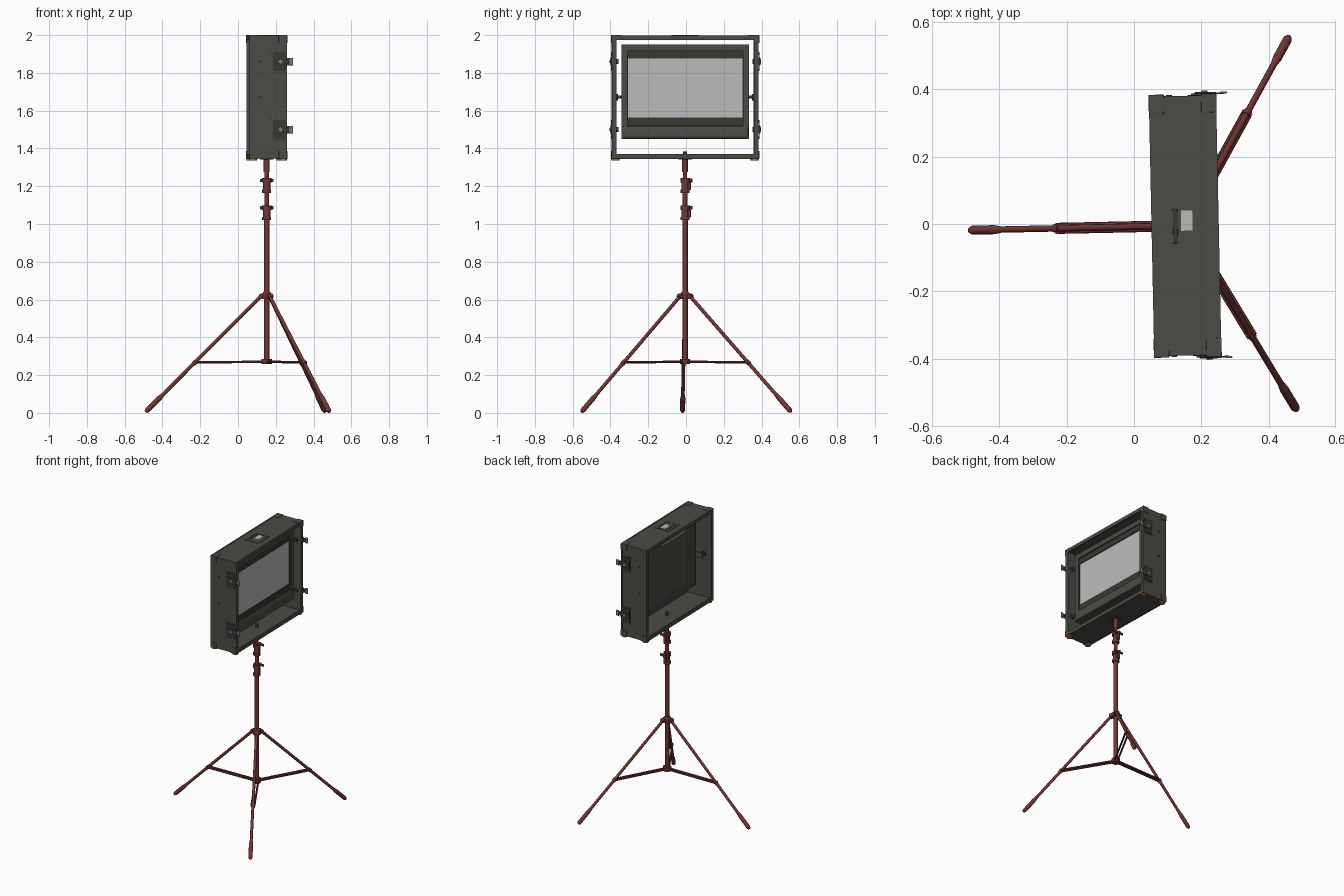
import bpy, bmesh, math
from mathutils import Matrix, Vector

if "Cube" in bpy.data.objects:
    bpy.data.objects.remove(bpy.data.objects["Cube"])

# the whole model is turned slightly about the post
PLACE = Matrix.Translation((0.152, -0.005, 0)) @ Matrix.Rotation(math.radians(1.2), 4, 'Z')


def mat(name, c):
    m = bpy.data.materials.new(name)
    m.diffuse_color = (*c, 1)
    m.use_nodes = True
    m.node_tree.nodes["Principled BSDF"].inputs["Base Color"].default_value = m.diffuse_color
    return m


CASE = mat("case charcoal", (0.07, 0.071, 0.061))
DARK = mat("dark trim", (0.038, 0.04, 0.034))
RED = mat("stand maroon", (0.17, 0.036, 0.036))
SCREEN = mat("screen grey", (0.5, 0.5, 0.5))
STEEL = mat("steel", (0.2, 0.2, 0.19))
ORANGE = mat("orange feet", (0.5, 0.17, 0.03))


def finish(bm, name, m, smooth=False, bevel=0):
    bmesh.ops.recalc_face_normals(bm, faces=bm.faces[:])
    bmesh.ops.transform(bm, matrix=PLACE, verts=bm.verts[:])
    me = bpy.data.meshes.new(name)
    bm.to_mesh(me)
    bm.free()
    me.materials.append(m)
    ob = bpy.data.objects.new(name, me)
    bpy.context.collection.objects.link(ob)
    if bevel:
        b = ob.modifiers.new("bevel", 'BEVEL')
        b.width, b.segments, b.limit_method = bevel, 2, 'ANGLE'
    if smooth:
        for o in bpy.context.selected_objects:
            o.select_set(False)
        ob.select_set(True)
        bpy.context.view_layer.objects.active = ob
        bpy.ops.object.shade_smooth_by_angle(angle=math.radians(40))
    return ob


def box(name, m, x, y, z, bevel=0):
    bm = bmesh.new()
    lo, hi = Vector((x[0], y[0], z[0])), Vector((x[1], y[1], z[1]))
    t = Matrix.Translation((lo + hi) / 2) @ Matrix.Diagonal((*(hi - lo), 1))
    bmesh.ops.create_cube(bm, size=1, matrix=t)
    return finish(bm, name, m, bevel=bevel)


def rod(name, m, a, b, r, r2=None, seg=16):
    a, b = Vector(a), Vector(b)
    d = b - a
    bm = bmesh.new()
    t = Matrix.Translation((a + b) / 2) @ d.to_track_quat('Z', 'Y').to_matrix().to_4x4()
    bmesh.ops.create_cone(bm, cap_ends=True, segments=seg, radius1=r,
                          radius2=r if r2 is None else r2, depth=d.length, matrix=t)
    return finish(bm, name, m, smooth=True)


def frame(name, m, axis, span, c, outer, inner):
    """Rectangular ring extruded along x or z; c, outer, inner are (u, v) pairs."""
    bm = bmesh.new()
    loops = []
    for d, h in ((span[0], outer), (span[1], outer), (span[1], inner), (span[0], inner)):
        loop = []
        for su, sv in ((-1, -1), (1, -1), (1, 1), (-1, 1)):
            u, v = c[0] + su * h[0], c[1] + sv * h[1]
            loop.append(bm.verts.new((d, u, v) if axis == 'x' else (u, v, d)))
        loops.append(loop)
    for i in range(4):
        p, q = loops[i], loops[(i + 1) % 4]
        for k in range(4):
            bm.faces.new((p[k], p[(k + 1) % 4], q[(k + 1) % 4], q[k]))
    return finish(bm, name, m)


# ---- flight case: open shell with rims at both openings
ZC = 1.672
frame("case_shell", CASE, 'x', (-0.097, 0.097), (0, ZC), (0.386, 0.325), (0.370, 0.309))
for s in (-1, 1):
    frame("case_rim", CASE, 'x', sorted((s * 0.09, s * 0.1)), (0, ZC), (0.388, 0.327), (0.364, 0.302))

# corner brackets, feet, latches and bolts on both ends
for sy in (-1, 1):
    def ys(a, b):
        return sorted((sy * a, sy * b))
    for sx in (-1, 1):
        xs = sorted((sx * 0.055, sx * 0.101))
        for sz in (-1, 1):
            def zs(a, b):
                return sorted((ZC + sz * a, ZC + sz * b))
            box("corner_side", CASE, xs, ys(0.384, 0.391), zs(0.285, 0.328), 0.002)
            box("corner_cap", CASE, xs, ys(0.335, 0.391), zs(0.322, 0.328), 0.002)
        rod("corner_foot", ORANGE, (sx * 0.08, sy * 0.368, 1.336), (sx * 0.08, sy * 0.368, 1.347), 0.02)
    for z in (1.86, 1.5):
        box("latch_plate", CASE, (0.015, 0.098), ys(0.384, 0.388), (z - 0.058, z + 0.058), 0.002)
        frame("latch_dish", DARK, 'x', (0.025, 0.09), (sy * 0.389, z), (0.004, 0.05), (0.002, 0.036))
        box("latch_body", DARK, (0.035, 0.1), ys(0.385, 0.396), (z - 0.022, z + 0.022), 0.003)
        box("latch_hook", DARK, (0.095, 0.122), ys(0.389, 0.394), (z - 0.013, z + 0.013))
        box("latch_tab", STEEL, (0.112, 0.132), ys(0.39, 0.396), (z - 0.02, z + 0.02), 0.002)
        rod("latch_hub", STEEL, (0.065, sy * 0.392, z), (0.065, sy * 0.4, z), 0.01)
        rod("inner_nut", DARK, (0.06, sy * 0.355, z), (0.06, sy * 0.372, z), 0.014)
    for z in (1.86, ZC):
        rod("side_rivet", DARK, (-0.04, sy * 0.384, z), (-0.04, sy * 0.389, z), 0.009)
    # pivot holding the monitor
    rod("pivot_bolt", DARK, (-0.04, sy * 0.33, ZC), (-0.04, sy * 0.375, ZC), 0.008)
    rod("pivot_washer", DARK, (-0.04, sy * 0.355, ZC), (-0.04, sy * 0.372, ZC), 0.017)
    box("pivot_arm", CASE, (-0.052, 0.02), ys(0.325, 0.335), (ZC - 0.02, ZC + 0.02), 0.002)

# recessed handle in the top
frame("handle_plate", CASE, 'z', (1.992, 2.0), (0, 0), (0.055, 0.064), (0.04, 0.052))
box("handle_dish", SCREEN, (-0.012, 0.022), (-0.015, 0.045), (1.992, 1.9985))
box("handle_bar", DARK, (-0.036, -0.022), (-0.052, 0.052), (1.992, 1.9995), 0.002)
box("handle_bed", CASE, (-0.04, 0.04), (-0.052, 0.052), (1.988, 1.9978))
for sx in (-1, 1):
    for sy in (-1, 1):
        rod("handle_screw", CASE, (sx * 0.047, sy * 0.06, 1.99), (sx * 0.047, sy * 0.06, 2.0), 0.01)

# ---- monitor: bezel, screen, lower bar and tapered back
frame("monitor_bezel", CASE, 'x', (0.01, 0.06), (0, 1.70), (0.337, 0.25), (0.305, 0.215))
frame("screen_surround", DARK, 'x', (0.03, 0.052), (0, 1.72), (0.318, 0.2), (0.303, 0.155))
box("screen", SCREEN, (0.035, 0.046), (-0.304, 0.304), (1.56, 1.885))
box("monitor_lower_bar", CASE, (0.005, 0.066), (-0.337, 0.337), (1.45, 1.52), 0.014)
bm = bmesh.new()
rings = []
for x, hy, z0, z1 in ((0.03, 0.335, 1.452, 1.948), (0.0, 0.335, 1.452, 1.948), (-0.06, 0.115, 1.56, 1.92)):
    rings.append([bm.verts.new(p) for p in ((x, -hy, z0), (x, hy, z0), (x, hy, z1), (x, -hy, z1))])
for p, q in zip(rings, rings[1:]):
    for k in range(4):
        bm.faces.new((p[k], p[(k + 1) % 4], q[(k + 1) % 4], q[k]))
bm.faces.new(rings[0])
bm.faces.new(rings[-1])
finish(bm, "monitor_back", CASE)

# ---- stand post with sections and clamps
for a, b, r in ((0.262, 1.05, 0.0145), (1.05, 1.2, 0.0125), (1.2, 1.35, 0.0115), (1.275, 1.345, 0.016)):
    rod("post_section", RED, (0, 0, a), (0, 0, b), r, seg=20)
box("mount_plate", RED, (-0.035, 0.035), (-0.035, 0.035), (1.341, 1.352), 0.002)
rod("mount_inner_nut", DARK, (0, 0, 1.36), (0, 0, 1.385), 0.01)
for z in (1.02, 1.165):
    rod("clamp_lower_ring", RED, (0, 0, z), (0, 0, z + 0.018), 0.024)
    rod("clamp_body", RED, (0, 0, z + 0.01), (0, 0, z + 0.075), 0.019)
    rod("clamp_upper_ring", RED, (0, 0, z + 0.055), (0, 0, z + 0.078), 0.025)
    box("clamp_lug", RED, (-0.01, 0.01), (0.012, 0.03), (z + 0.015, z + 0.055), 0.002)
    rod("clamp_screw", RED, (0, 0.01, z + 0.066), (0, 0.04, z + 0.066), 0.01)
    box("clamp_wing", RED, (-0.036, 0.036), (0.024, 0.034), (z + 0.058, z + 0.074), 0.003)

# leg collars
for z, r in ((0.603, 0.027), (0.258, 0.027)):
    rod("leg_collar", RED, (0, 0, z), (0, 0, z + 0.028), r, seg=20)
rod("collar_cap", RED, (0, 0, 0.631), (0, 0, 0.642), 0.024, 0.017, seg=20)

# ---- three legs with feet and twin braces
top, foot = Vector((0.03, 0, 0.618)), Vector((0.638, 0, 0.008))
for k in range(3):
    turn = Matrix.Rotation(math.radians(180 + 120 * k), 4, 'Z')

    def at(t, off=0.0):
        return turn @ (top.lerp(foot, t) + Vector((0, off, 0)))
    rod("leg_upper", RED, at(0), at(0.9), 0.0095, seg=12)
    rod("leg_joint", RED, at(0.565), at(0.59), 0.0125, seg=12)
    rod("leg_foot_taper", RED, at(0.85), at(0.885), 0.0095, 0.0135, seg=12)
    rod("leg_foot", RED, at(0.885), at(0.99), 0.0135, seg=12)
    rod("leg_foot_tip", RED, at(0.99), at(1.004), 0.0135, 0.008, seg=12)
    rod("leg_hinge", RED, at(0.0, -0.016), at(0.0, 0.016), 0.013, seg=12)
    for s in (-1, 1):
        rod("leg_brace", RED, turn @ Vector((0.02, s * 0.01, 0.27)), at(0.573, s * 0.01), 0.0065, seg=8)
    rod("brace_pin", RED, at(0.573, -0.016), at(0.573, 0.016), 0.007, seg=8)
